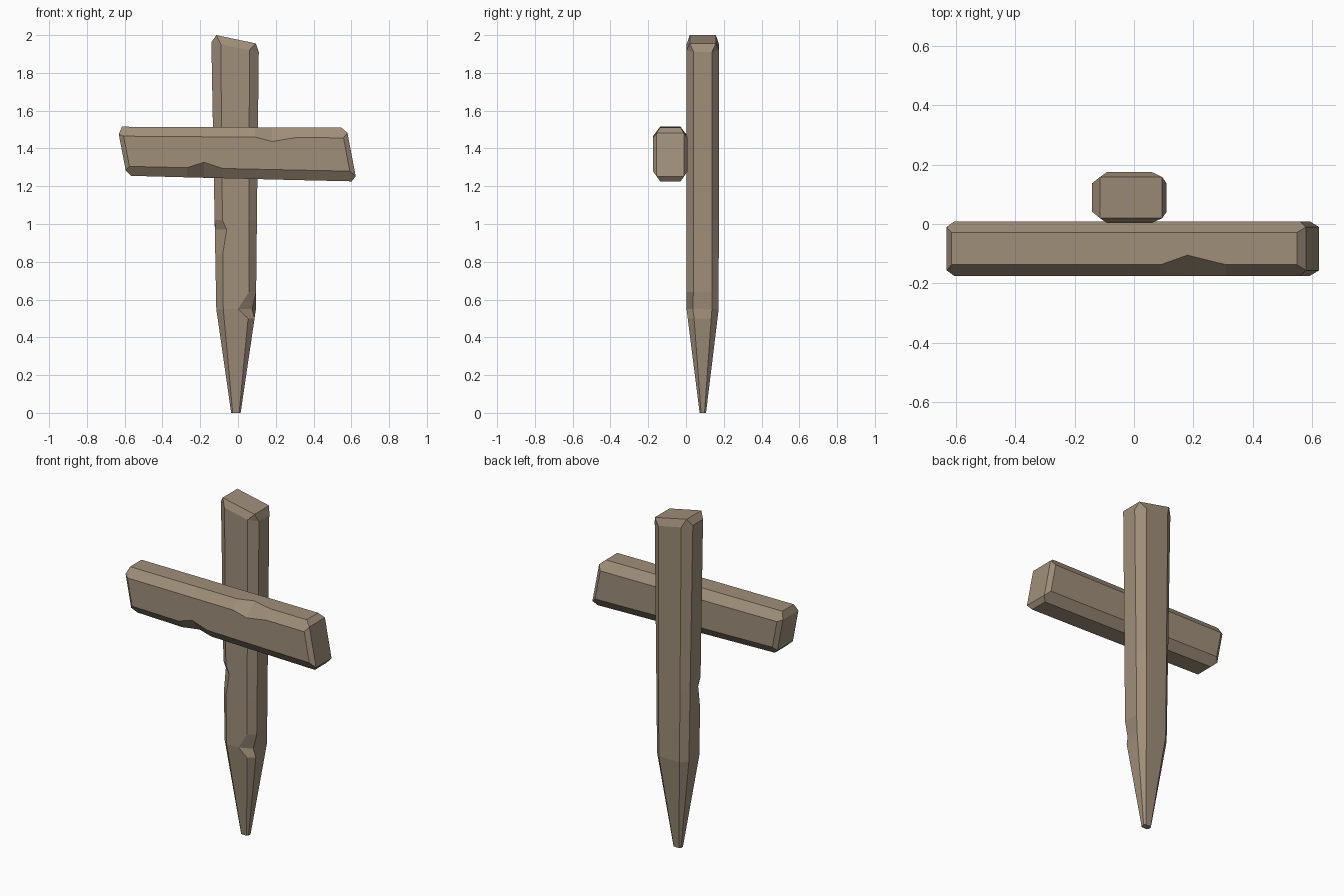
import bpy, bmesh

if "Cube" in bpy.data.objects:
    bpy.data.objects.remove(bpy.data.objects["Cube"])

wood = bpy.data.materials.new("weathered wood")
wood.diffuse_color = (0.35, 0.275, 0.195, 1)
wood.use_nodes = True
wood.node_tree.nodes["Principled BSDF"].inputs["Base Color"].default_value = wood.diffuse_color


def octagon(a0, a1, b0, b1, ca, cb):
    """Rectangle with chamfered corners, starting on the b0 side."""
    return [(a0 + ca, b0), (a1 - ca, b0), (a1, b0 + cb), (a1, b1 - cb),
            (a1 - ca, b1), (a0 + ca, b1), (a0, b1 - cb), (a0, b0 + cb)]


def mix(t, stops):
    """Piecewise linear interpolation of value tuples along stops."""
    for (t0, v0), (t1, v1) in zip(stops, stops[1:]):
        if t <= t1:
            k = (t - t0) / (t1 - t0)
            return [p + (q - p) * k for p, q in zip(v0, v1)]
    return stops[-1][1]


def loft(name, rings, start_cap, end_cap):
    """Skin octagon rings; caps are 4-point bevelled ends, or None for flat."""
    bm = bmesh.new()
    vr = [[bm.verts.new(p) for p in r] for r in rings]
    for r, s in zip(vr, vr[1:]):
        for i in range(8):
            j = (i + 1) % 8
            bm.faces.new((r[i], r[j], s[j], s[i]))
    for r, cap in ((vr[0], start_cap), (vr[-1], end_cap)):
        if cap is None:
            bm.faces.new(r)
            continue
        q = [bm.verts.new(p) for p in cap]
        bm.faces.new(q)
        for k in range(4):
            bm.faces.new((r[2 * k - 1], r[2 * k], q[k]))
            bm.faces.new((r[2 * k], r[2 * k + 1], q[(k + 1) % 4], q[k]))
    bmesh.ops.recalc_face_normals(bm, faces=bm.faces[:])
    me = bpy.data.meshes.new(name)
    bm.to_mesh(me)
    bm.free()
    me.materials.append(wood)
    ob = bpy.data.objects.new(name, me)
    bpy.context.collection.objects.link(ob)
    return ob


# Upright post: pointed at the bottom, slanted top, two chipped front edges
post_stops = [(0.0, (-0.036, 0.014, 0.072, 0.106, 0.008, 0.008)),
              (0.55, (-0.115, 0.095, 0.003, 0.173, 0.037, 0.036)),
              (1.95, (-0.141, 0.110, 0.003, 0.175, 0.05, 0.038))]
post_chips = {0.97: {0: (-0.06, 0.003), 7: (-0.122, 0.06)},
              0.55: {1: (0.0, 0.003), 2: (0.075, 0.036)}}


def top_z(x):
    return 2.0 - 0.21 * (x + 0.115)


rings = []
for z in (0.0, 0.5, 0.55, 0.64, 0.84, 0.97, 1.02, 1.95):
    pts = octagon(*mix(z, post_stops))
    for i, p in post_chips.get(z, {}).items():
        pts[i] = p
    rings.append([(x, y, top_z(x) - 0.043 if z > 1.9 else z) for x, y in pts])
top = [(x, y, top_z(x)) for x, y in
       ((-0.115, 0.02), (0.095, 0.02), (0.095, 0.158), (-0.115, 0.158))]
loft("upright_post", rings, None, top)

# Crossbeam: slightly narrower at the left, slanted ends, two chipped edges
beam_stops = [(-0.59, (-0.175, 0.009, 1.255, 1.515, 0.038, 0.05)),
              (0.572, (-0.175, 0.009, 1.226, 1.51, 0.038, 0.054))]
beam_chips = {0.18: {6: (-0.175, 1.437), 5: (-0.105, 1.512)},
              -0.18: {7: (-0.175, 1.327), 0: (-0.105, 1.245)}}


def shear(s, z):
    return s - 0.19 * (z - 1.385)


rings = []
for s in (-0.59, -0.27, -0.18, -0.08, 0.09, 0.18, 0.31, 0.572):
    pts = octagon(*mix(s, beam_stops))
    for i, p in beam_chips.get(s, {}).items():
        pts[i] = p
    end = abs(s) > 0.5
    rings.append([(shear(s, z) if end else s, y, z) for y, z in pts])


def beam_cap(s, z0, z1):
    return [(shear(s, z), y, z) for y, z in
            ((-0.156, z0), (-0.01, z0), (-0.01, z1), (-0.156, z1))]


loft("crossbeam", rings, beam_cap(-0.614, 1.283, 1.475), beam_cap(0.598, 1.252, 1.483))
